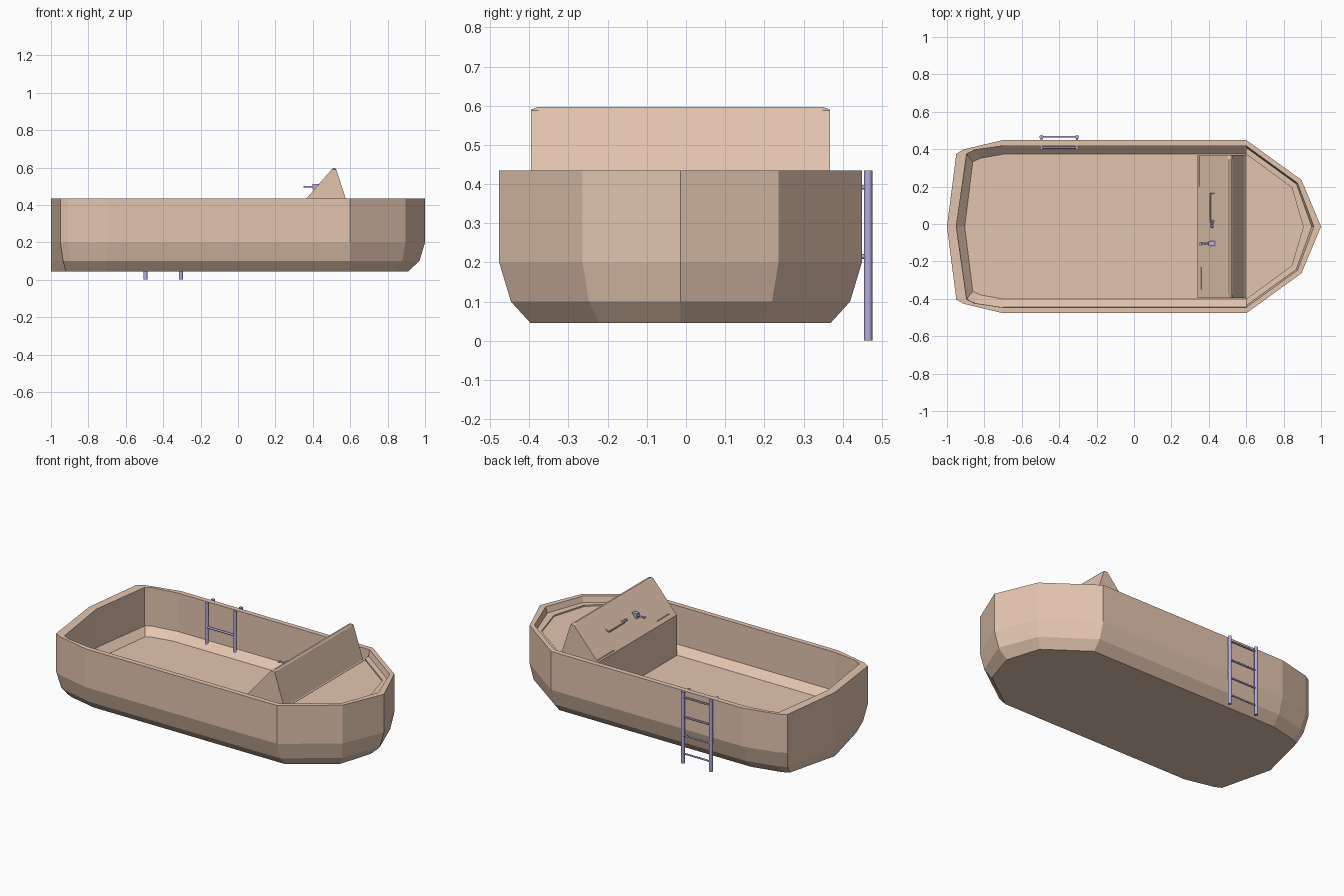
import bpy, bmesh
from mathutils import Vector

if "Cube" in bpy.data.objects:
    bpy.data.objects.remove(bpy.data.objects["Cube"])

YC = -0.014  # hull centre line; the ladder sticks out on the +y side


def material(name, rgb):
    m = bpy.data.materials.new(name)
    m.use_nodes = True
    m.diffuse_color = (*rgb, 1)
    m.node_tree.nodes["Principled BSDF"].inputs["Base Color"].default_value = (*rgb, 1)
    return m


TAN = material("warm tan", (0.77, 0.56, 0.43))
METAL = material("lavender metal", (0.46, 0.43, 0.73))


def finish(name, bm, mat):
    bmesh.ops.recalc_face_normals(bm, faces=bm.faces)
    mesh = bpy.data.meshes.new(name)
    bm.to_mesh(mesh)
    bm.free()
    mesh.materials.append(mat)
    ob = bpy.data.objects.new(name, mesh)
    bpy.context.collection.objects.link(ob)
    return ob


HALF = [(-1, 0), (-.95, .39), (-.91, .413), (-.7, .463), (.6, .463), (.895, .25), (1, 0)]


def outline(z, width=.463, bow=1.0, stern_mid=0.0, stern_side=0.0, stern_out=0.0):
    """Closed plan outline of the boat, pulled in at the sides, bow and stern."""
    half = []
    for x, y in HALF:
        w = y * width / .463
        if x > .6:
            x -= (1 - bow) * ((x - .6) / .4) ** 2
        elif x < -.8:
            x += stern_side if y else stern_mid
            w += stern_out if y else 0
        half.append((x, w))
    pts = half + [(x, -y) for x, y in half[-2:0:-1]]
    return [Vector((x, y + YC, z)) for x, y in pts]


def loft(name, rings, mat):
    bm = bmesh.new()
    loops = [[bm.verts.new(p) for p in r] for r in rings]
    n = len(rings[0])
    for a, b in zip(loops, loops[1:]):
        for i in range(n):
            j = (i + 1) % n
            bm.faces.new((a[i], a[j], b[j], b[i]))
    bm.faces.new(loops[0])
    bm.faces.new(loops[-1])
    return finish(name, bm, mat)


def box(name, lo, hi, mat):
    bm = bmesh.new()
    bmesh.ops.create_cube(bm, size=1)
    lo, hi = Vector(lo), Vector(hi)
    for v in bm.verts:
        v.co = (lo + hi) / 2 + v.co * (hi - lo)
    return finish(name, bm, mat)


def rod(name, a, b, r, mat=METAL, sides=10):
    a, b = Vector(a), Vector(b)
    bm = bmesh.new()
    bmesh.ops.create_cone(bm, cap_ends=True, segments=sides, radius1=r, radius2=r,
                          depth=(b - a).length)
    q = (b - a).to_track_quat('Z', 'Y')
    for v in bm.verts:
        v.co = q @ v.co + (a + b) / 2
    for f in bm.faces:
        f.smooth = len(f.verts) == 4
    for e in bm.edges:
        e.smooth = all(f.smooth for f in e.link_faces)
    return finish(name, bm, mat)


# Hull shell: outside from the keel up, over the rim, down the inside to the floor
RIM = .435
FLOOR = .157
loft("hull", [
    outline(.045, .383, .91, 0, .03),
    outline(.10, .433, .97, 0, .015),
    outline(.20),
    outline(RIM),
    outline(RIM, .432, .962, .05, .055, .024),
    outline(.20, .431, .96, .052, .057, .023),
    outline(FLOOR, .387, .905, .095, .088, .02),
], TAN)


# Bow deck, framed by a shallow ledge that tapers up to the rim
def bow_ring(z, width, bow):
    return [p for p in outline(z, width, bow) if p.x > .59]


loft("bow_deck", [bow_ring(.17, .432, .962), bow_ring(.39, .432, .962)], TAN)
ledge = [bow_ring(.388, .387, .905), bow_ring(.399, .387, .905), bow_ring(.40, .422, .95),
         bow_ring(.434, .432, .962), bow_ring(.388, .434, .964)]
loft("bow_ledge", list(zip(*ledge)), TAN)

# Helm console: a wedge profile swept across the boat, ends eased at the crest
PROFILE = [(.34, .14), (.34, .405), (.501, .590), (.508, .597), (.518, .597),
           (.526, .588), (.59, .39), (.602, .38), (.602, .14)]


def console_ring(y, drop):
    return [Vector((x, y + YC, z - drop * (z > .595))) for x, z in PROFILE]


loft("helm_console", [console_ring(-.382, .007), console_ring(-.362, 0),
                      console_ring(.362, 0), console_ring(.382, .007)], TAN)

SLOPE = Vector((.161, 0, .185)).normalized()
OUT = Vector((-SLOPE.z, 0, SLOPE.x))


def on_panel(x, y, lift=0.0):
    return Vector((.34, y, .405)) + SLOPE * ((x - .34) / SLOPE.x) + OUT * lift


# Thin trim strips and a grab handle on the sloping panel
for name, x, y0, y1 in (("left_trim", .348, .20, .36), ("right_trim", .358, -.35, -.23)):
    rod(name, on_panel(x, y0), on_panel(x, y1), .003, TAN, 6)
rod("grab_handle_bar", on_panel(.415, .015, .01), on_panel(.415, .165, .01), .004, TAN, 6)
for y in (.017, .163):
    rod("grab_handle_end", on_panel(.415, y, .01), on_panel(.43, y, -.004), .004, TAN, 6)

# Throttle lever and ignition switch
box("throttle_base", (.398, -.117, .482), (.443, -.092, .512), METAL)
rod("throttle_lever", (.42, -.105, .497), (.36, -.105, .497), .005)
rod("throttle_knob", (.355, -.114, .497), (.355, -.096, .497), .006)
for y in (-.014, .004):
    rod("ignition_switch", on_panel(.42, y, -.005), on_panel(.42, y, .012), .008)

# Boarding ladder: long rails outside the hull, short rails inside
RAILS = (-.495, -.305)
for x in RAILS:
    rod("outer_ladder_rail", (x, .465, 0), (x, .465, RIM), .0105)
    rod("inner_ladder_rail", (x, .408, .18), (x, .408, RIM - .001), .009)
    for z in (.215, .392):
        rod("ladder_bracket", (x, .44, z), (x, .465, z), .006)
for z in (.06, .17, .285, .405):
    rod("outer_ladder_rung", (RAILS[0], .466, z), (RAILS[1], .466, z), .005)
rod("inner_ladder_rung", (RAILS[0], .408, .285), (RAILS[1], .408, .285), .006)
